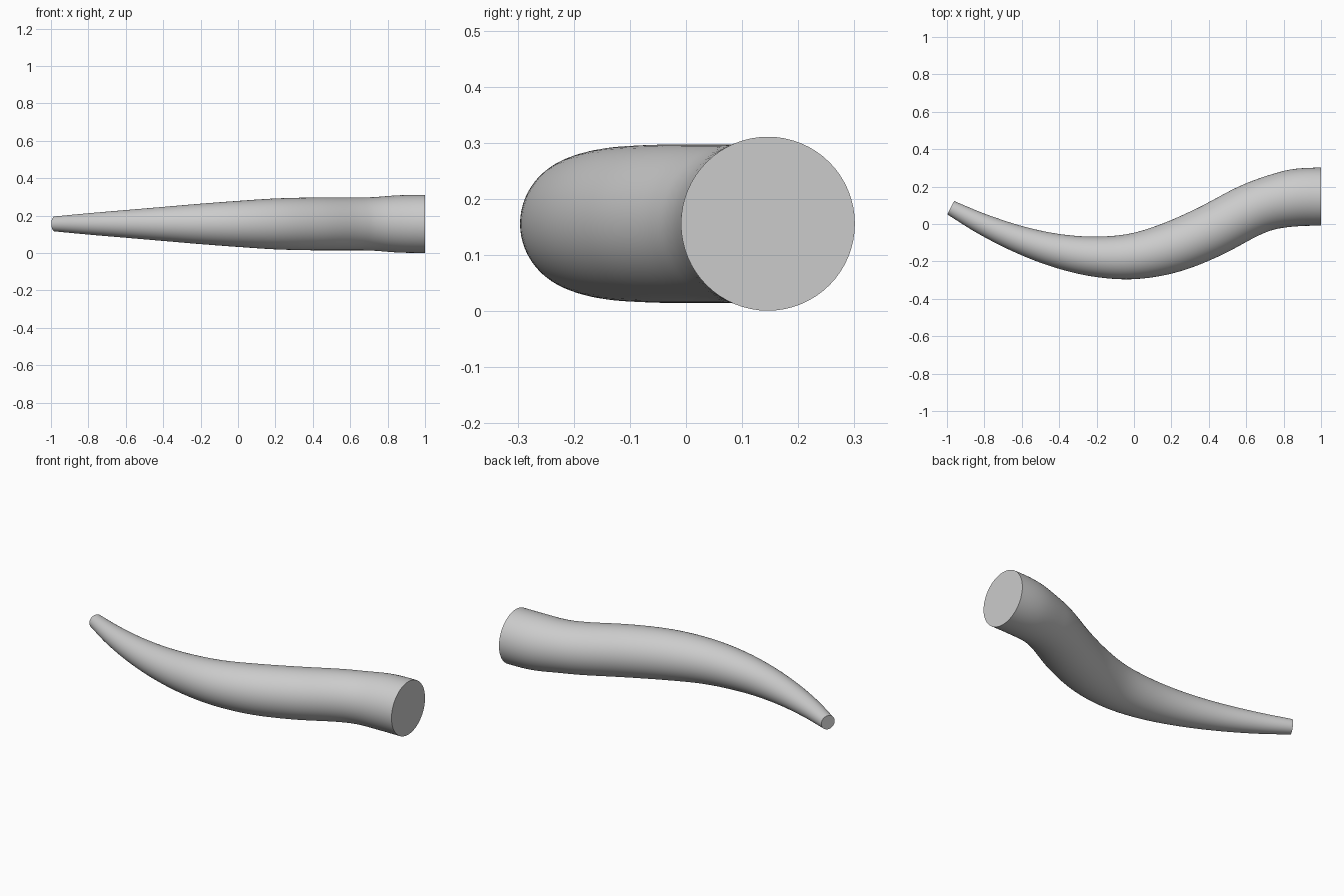
import bpy, bmesh, math
from mathutils import Vector

if "Cube" in bpy.data.objects:
    bpy.data.objects.remove(bpy.data.objects["Cube"])

SIDES, STEPS, MID_Z = 64, 8, 0.156

# Centre line of the horn as x, y and radius, from tip to base
path = [Vector(p) for p in (
    (-0.98, 0.087, 0.04), (-0.8, -0.005, 0.057), (-0.6, -0.087, 0.074),
    (-0.4, -0.145, 0.091), (-0.2, -0.175, 0.108), (0.0, -0.172, 0.123),
    (0.2, -0.125, 0.136), (0.4, -0.042, 0.141), (0.6, 0.063, 0.141),
    (0.72, 0.11, 0.143), (0.86, 0.14, 0.153), (1.0, 0.146, 0.155))]


def spline(points, steps):
    """Smooth curve through the points, with its tangents."""
    ends = [2 * points[0] - points[1]] + points + [points[-1] * 2 - points[-2]]
    slopes = [(b - a) / 2 for a, b in zip(ends, ends[2:])]
    slopes[-1] = Vector((0.14, 0, 0))
    for i in range(len(points) - 1):
        a, b, m, n = points[i], points[i + 1], slopes[i], slopes[i + 1]
        last = i == len(points) - 2
        for k in range(steps + last):
            t = k / steps
            p = (a * (2*t**3 - 3*t**2 + 1) + m * (t**3 - 2*t**2 + t)
                 + b * (3*t**2 - 2*t**3) + n * (t**3 - t**2))
            d = (a * (6*t*t - 6*t) + m * (3*t*t - 4*t + 1)
                 + b * (6*t - 6*t*t) + n * (3*t*t - 2*t))
            yield p, d


# Sweep round cross-sections along the centre line
bm = bmesh.new()
rings = []
for p, d in spline(path, STEPS):
    side = Vector((-d.y, d.x, 0)).normalized()
    centre = Vector((p.x, p.y, MID_Z))
    ring = []
    for k in range(SIDES):
        a = math.tau * k / SIDES
        offset = side * math.cos(a) + Vector((0, 0, math.sin(a)))
        ring.append(bm.verts.new(centre + offset * p.z))
    rings.append(ring)
for low, high in zip(rings, rings[1:]):
    for k in range(SIDES):
        j = (k + 1) % SIDES
        bm.faces.new((low[k], low[j], high[j], high[k]))

# Flat caps at the tip and the base
bm.faces.new(rings[0])
bm.faces.new(rings[-1])
bmesh.ops.recalc_face_normals(bm, faces=bm.faces)

mesh = bpy.data.meshes.new("horn")
bm.to_mesh(mesh)
bm.free()
horn = bpy.data.objects.new("horn", mesh)
bpy.context.collection.objects.link(horn)

# Plain grey surface
grey = bpy.data.materials.new("light grey")
grey.use_nodes = True
colour = (0.6, 0.6, 0.6, 1)
grey.diffuse_color = colour
grey.node_tree.nodes["Principled BSDF"].inputs["Base Color"].default_value = colour
mesh.materials.append(grey)

bpy.context.view_layer.objects.active = horn
horn.select_set(True)
bpy.ops.object.shade_smooth_by_angle(angle=math.radians(40))
